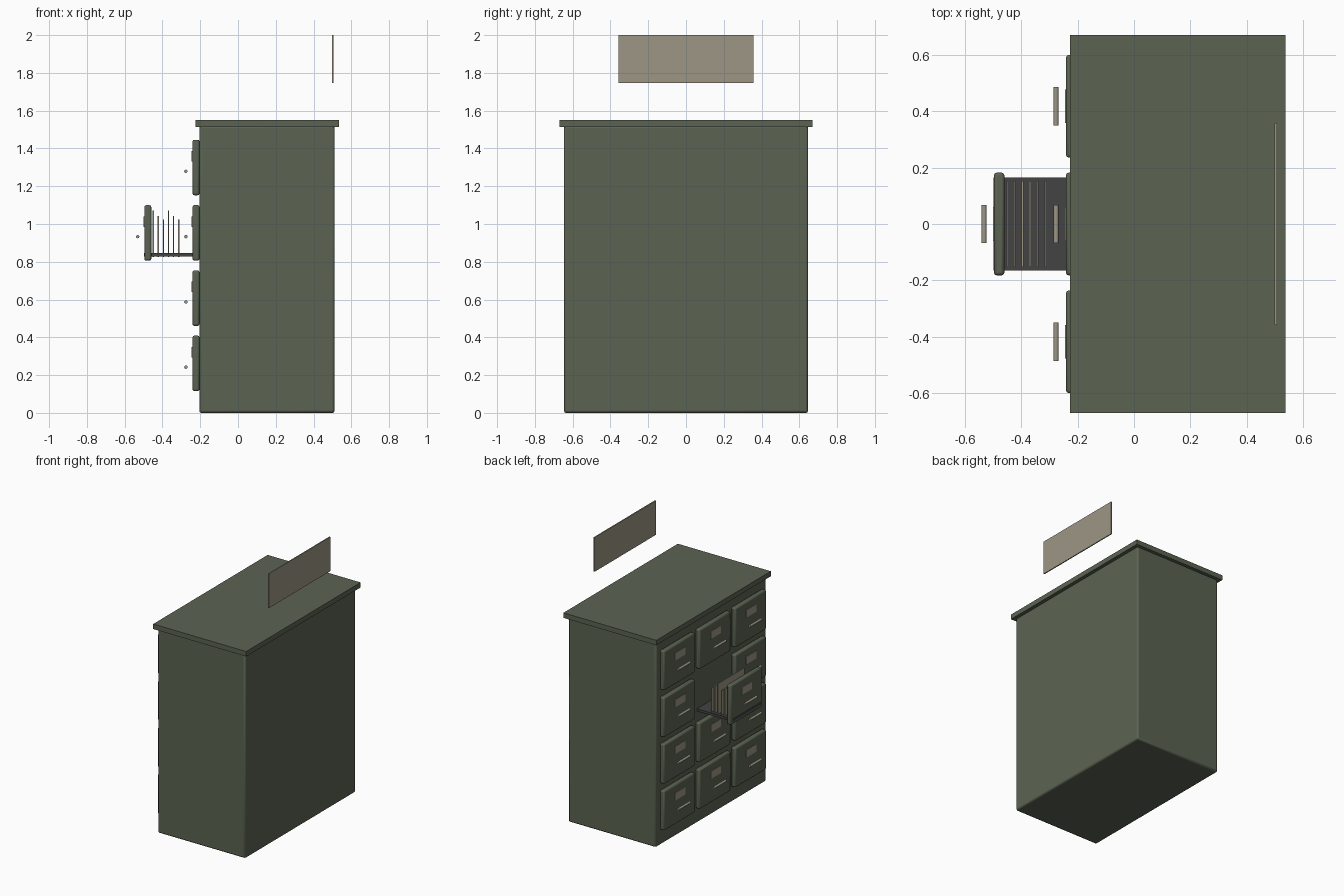
import bpy, math

if "Cube" in bpy.data.objects:
    bpy.data.objects.remove(bpy.data.objects["Cube"])

def mat(name, c):
    m = bpy.data.materials.new(name)
    m.diffuse_color = (*c, 1)
    m.use_nodes = True
    m.node_tree.nodes["Principled BSDF"].inputs["Base Color"].default_value = m.diffuse_color
    return m

GREEN = mat("olive green", (0.105, 0.125, 0.084))
TAUPE = mat("taupe", (0.335, 0.305, 0.235))
DARK = mat("dark grey", (0.056, 0.056, 0.058))

def box(name, x, y, z, m, bevel=0.0, segments=2):
    """Box from (min, max) ranges, optionally with rounded edges."""
    bpy.ops.mesh.primitive_cube_add(size=1, location=[sum(r) / 2 for r in (x, y, z)])
    o = bpy.context.object
    o.name = name
    o.scale = [r[1] - r[0] for r in (x, y, z)]
    bpy.ops.object.transform_apply(location=False, rotation=False, scale=True)
    o.data.materials.append(m)
    if bevel:
        b = o.modifiers.new("bevel", 'BEVEL')
        b.width = bevel
        b.segments = segments
        bpy.ops.object.shade_smooth_by_angle(angle=math.radians(35))
    return o

def drawer(tag, cy, cz, dx):
    """Drawer front with label plate and bar handle; dx is how far it is pulled."""
    box("drawer_front_" + tag, (-0.241 + dx, -0.204 + dx), (cy - 0.182, cy + 0.182),
        (cz - 0.147, cz + 0.147), GREEN, 0.01)
    box("label_" + tag, (-0.245 + dx, -0.238 + dx), (cy - 0.06, cy + 0.06),
        (cz + 0.032, cz + 0.088), TAUPE)
    bpy.ops.mesh.primitive_cylinder_add(vertices=12, radius=0.009, depth=0.136,
        location=(-0.276 + dx, cy, cz - 0.02), rotation=(math.pi / 2, 0, 0))
    h = bpy.context.object
    h.name = "handle_" + tag
    h.data.materials.append(TAUPE)
    bpy.ops.object.shade_smooth_by_angle(angle=math.radians(40))

# Cabinet body, lid and hanging sign
box("cabinet_body", (-0.205, 0.512), (-0.647, 0.647), (0, 1.52), GREEN, 0.012)
box("cabinet_top", (-0.226, 0.536), (-0.67, 0.67), (1.514, 1.551), GREEN)
box("sign_board", (0.498, 0.506), (-0.358, 0.358), (1.746, 2.0), TAUPE)

# Drawers: three columns by four rows, one pulled out
PULL = -0.255
for r, cz in enumerate((0.262, 0.607, 0.953, 1.299)):
    for c, cy in enumerate((-0.417, 0, 0.417)):
        drawer(f"{r + 1}_{c + 1}", cy, cz, PULL if (r, c) == (2, 1) else 0)

# Open tray with six folders
box("tray", (-0.498, -0.2), (-0.165, 0.165), (0.828, 0.846), DARK)
for i in range(6):
    x = -0.449 + i * 0.027
    box(f"folder_{i + 1}", (x - 0.003, x + 0.003), (-0.153, 0.153),
        (0.826, (1.072, 1.042, 1.025)[i % 3]), TAUPE)
